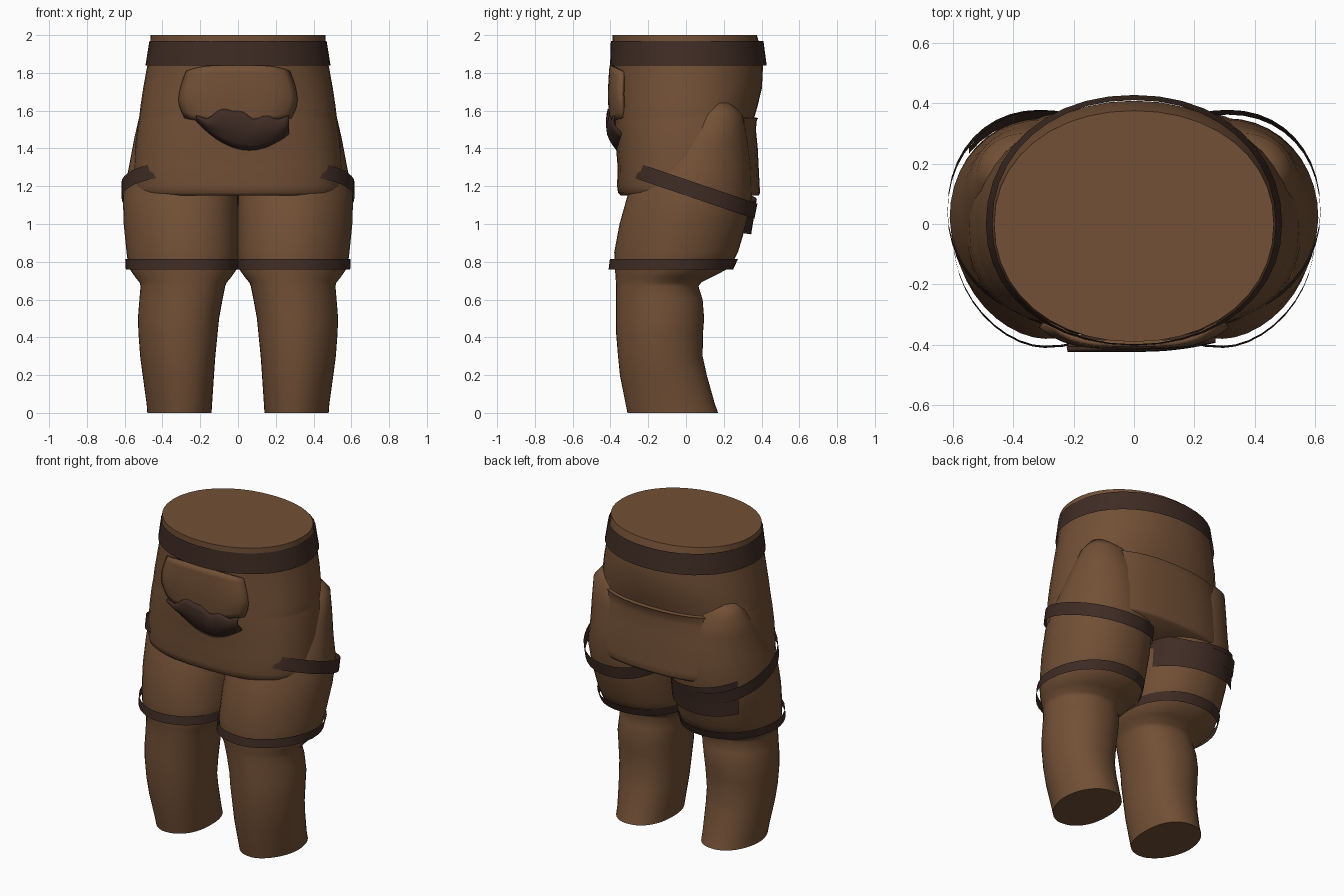
import bpy, bmesh, math

if "Cube" in bpy.data.objects:
    bpy.data.objects.remove(bpy.data.objects["Cube"])


def material(name, rgb):
    m = bpy.data.materials.new(name)
    m.diffuse_color = (*rgb, 1)
    m.use_nodes = True
    m.node_tree.nodes["Principled BSDF"].inputs["Base Color"].default_value = m.diffuse_color
    return m


CLOTH = material("brown cloth", (0.168, 0.080, 0.037))
LEATHER = material("dark leather", (0.050, 0.025, 0.018))


def finish(bm, name, mat, thickness=0, angle=72):
    bmesh.ops.recalc_face_normals(bm, faces=bm.faces)
    mesh = bpy.data.meshes.new(name)
    bm.to_mesh(mesh)
    bm.free()
    mesh.materials.append(mat)
    ob = bpy.data.objects.new(name, mesh)
    bpy.context.collection.objects.link(ob)
    bpy.ops.object.select_all(action='DESELECT')
    ob.select_set(True)
    bpy.context.view_layer.objects.active = ob
    bpy.ops.object.shade_smooth_by_angle(angle=math.radians(angle))
    if thickness:
        mod = ob.modifiers.new("thickness", 'SOLIDIFY')
        mod.thickness = thickness
    return ob


def loft(name, rings, mat, power, side=1, mid=None, caps=True, slope=0, n=40):
    """Rings are (z, x min, x max, y front, y back). power(z, outer, back) sets
    how square each quarter is, mid fixes the widest y, slope tilts in y."""
    bm = bmesh.new()
    loops = []
    for z, x0, x1, y0, y1 in rings:
        cx, rx = (x0 + x1) / 2, (x1 - x0) / 2
        cy = (y0 + y1) / 2 if mid is None else mid
        loop = []
        for i in range(n):
            c, s = math.cos(math.tau * i / n), math.sin(math.tau * i / n)
            p = power(z, c > 0, s > 0)
            dx = rx * math.copysign(abs(c) ** (2 / p), c)
            dy = (y1 - cy if s > 0 else y0 - cy) * abs(s) ** (2 / p)
            loop.append(bm.verts.new((side * (cx + dx), cy + dy, z + slope * dy)))
        loops.append(loop)
    for a, b in zip(loops, loops[1:]):
        for i in range(n):
            j = (i + 1) % n
            bm.faces.new((a[i], a[j], b[j], b[i]))
    if caps:
        bm.faces.new(loops[0])
        bm.faces.new(loops[-1])
    return finish(bm, name, mat)


def patch(name, mat, surface, nu, nv, thickness=0):
    """Thin sheet from a function of u and v, both 0 to 1."""
    bm = bmesh.new()
    grid = [[bm.verts.new(surface(i / nu, j / nv)) for i in range(nu + 1)]
            for j in range(nv + 1)]
    for j in range(nv):
        for i in range(nu):
            bm.faces.new((grid[j][i], grid[j][i + 1], grid[j + 1][i + 1], grid[j + 1][i]))
    return finish(bm, name, mat, thickness)


def hip_power(z, outer, back):
    return 2.1 + .45 * min(1, max(0, (1.8 - z) / .5))


def leg_power(z, outer, back):
    if not outer:
        return 2.3
    return 2.05 if back else 1.8


# Hips with a short skirt edge: (z, half width, front, back)
hips = [(1.15, .535, -.345, .385), (1.165, .55, -.36, .392), (1.20, .556, -.365, .39),
        (1.30, .553, -.362, .385), (1.40, .546, -.37, .38), (1.50, .534, -.375, .37),
        (1.55, .525, -.378, .375), (1.56, .523, -.378, .382), (1.565, .523, -.378, .362),
        (1.62, .517, -.38, .378), (1.72, .502, -.383, .402), (1.84, .48, -.388, .408),
        (1.95, .465, -.39, .39), (2.0, .463, -.39, .375)]
loft("hips", [(z, -w, w, f, b) for z, w, f, b in hips], CLOTH, hip_power, mid=0)

# Waist belt
loft("waist_belt", [(1.84, -.49, .49, -.402, .427), (1.97, -.469, .469, -.398, .41)],
     LEATHER, hip_power, mid=0, caps=False)

# Legs, from ankle up to the thigh that swells out of the hips
leg = [(0, .14, .48, -.31, .17), (.05, .137, .484, -.32, .152), (.2, .127, .505, -.35, .11),
       (.3, .12, .518, -.36, .088), (.42, .108, .527, -.37, .09), (.5, .1, .53, -.37, .096),
       (.6, .082, .522, -.37, .088), (.67, .068, .516, -.37, .066), (.69, .06, .521, -.371, .08),
       (.72, .035, .545, -.373, .14), (.77, 0, .58, -.377, .235), (.85, -.004, .59, -.38, .275),
       (1.0, -.004, .605, -.352, .32), (1.15, 0, .61, -.31, .35), (1.3, .03, .578, -.24, .345),
       (1.45, .1, .55, -.1, .325), (1.58, .2, .52, .03, .3), (1.64, .28, .47, .1, .24)]
for side, label in ((1, "left"), (-1, "right")):
    loft(label + "_leg", leg, CLOTH, leg_power, side)
    # Level strap above the knee
    loft(label + "_knee_strap", [(.76, -.002, .594, -.41, .25), (.815, -.002, .597, -.403, .275)],
         LEATHER, leg_power, side, caps=False)
    # Slanted strap around the upper thigh
    loft(label + "_thigh_strap", [(1.14, 0, .617, -.3, .362), (1.22, 0, .617, -.285, .378)],
         LEATHER, lambda z, o, b: 2.15 if b else 1.95, side, caps=False, slope=-.34)


# Second wide strap behind the right thigh, rising at its outer end
def rear_strap(u, v):
    a = math.radians(22 + 118 * u)
    c, s = math.cos(a), math.sin(a)
    return (-.305 + .308 * math.copysign(abs(c) ** .93, c), .015 + (.33 + .03 * v) * s ** .93,
            .945 + (.14 + .08 * u) * v + .05 * (1 - s))


patch("rear_strap", LEATHER, rear_strap, 12, 2)


# Front pouch: a rounded cloth flap and a ragged dark pocket beneath it
def flap(u, v):
    t = 2 * u - 1
    half = .275 + .04 * math.sin(math.pi * min(1, v * .8)) - .05 * max(0, v - .7)
    top = 1.84 - .03 * t ** 4
    low = 1.56 - .03 * (1 - t * t)
    y = -.405 + .07 * t ** 4 - .008 * math.sin(math.pi * v)
    return (t * half, y, top + (low - top) * v)


def pocket(u, v):
    t = 2 * u - 1
    top = 1.565 + .05 * max(0, 1 - abs(u - .35) * 4) + .01 * math.cos(25 * u)
    low = 1.39 + .115 * abs(t - .15) ** 2
    y = -.415 + .03 * max(0, t) ** 2 - .015 * math.sin(math.pi * v) + .045 * v ** 2
    return (-.22 + .49 * u, y, top + (low - top) * v)


patch("pouch_flap", CLOTH, flap, 16, 8, .02)
patch("pouch_pocket", LEATHER, pocket, 18, 6, .012)
